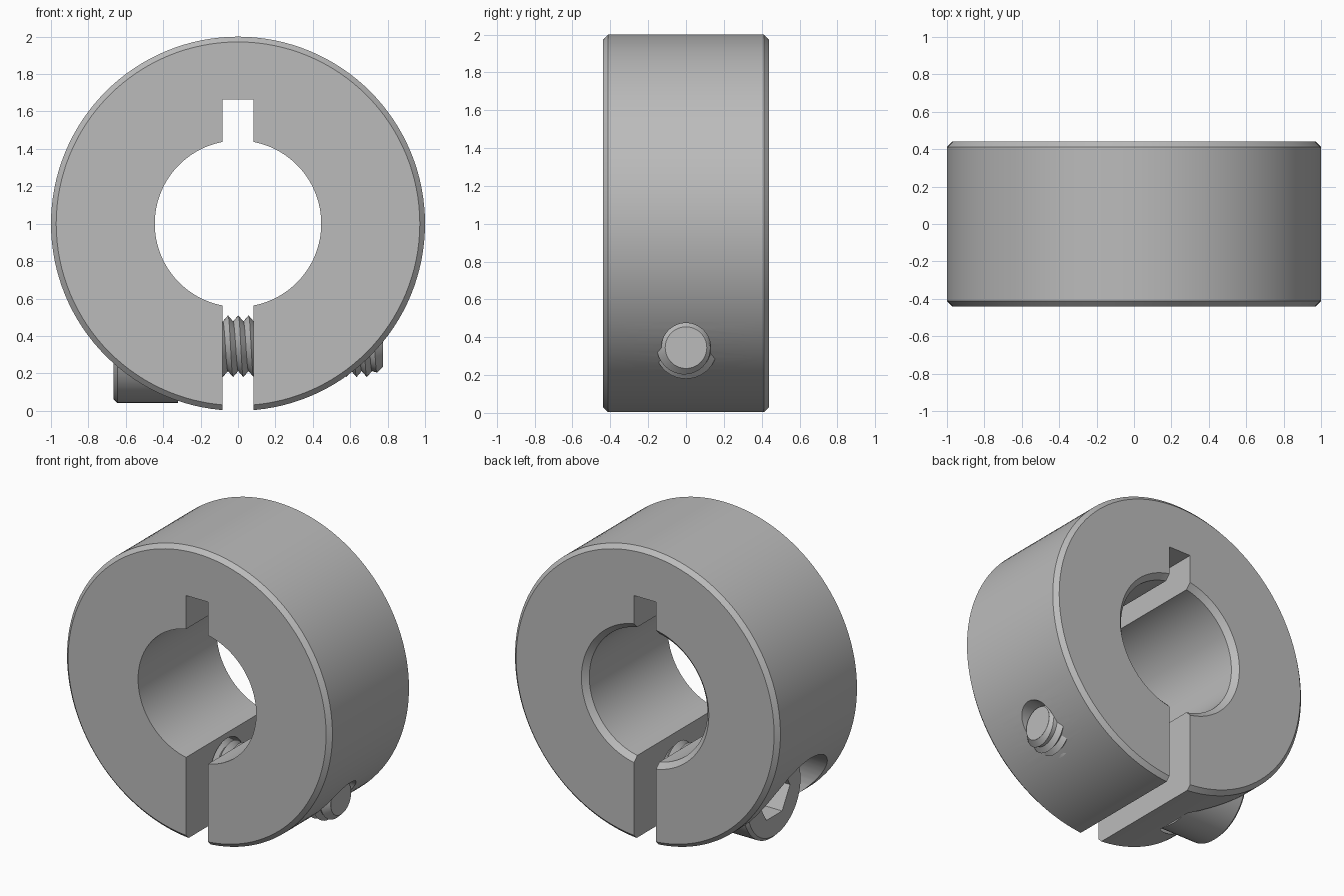
import bpy, bmesh, math
from mathutils import Matrix, Vector

if "Cube" in bpy.data.objects:
    bpy.data.objects.remove(bpy.data.objects["Cube"], do_unlink=True)

steel = bpy.data.materials.new("Grey steel")
steel.use_nodes = True
GREY = (0.5, 0.5, 0.5, 1)
steel.diffuse_color = GREY
steel.node_tree.nodes["Principled BSDF"].inputs["Base Color"].default_value = GREY

TO_X = Matrix.Rotation(math.pi / 2, 4, 'Y')   # local z -> +x
TO_Y = Matrix.Rotation(-math.pi / 2, 4, 'X')  # local z -> +y
SCREW_Z = 0.345
GAP = 0.083


def finish(name, bm, matrix=Matrix()):
    bm.transform(matrix)
    bmesh.ops.recalc_face_normals(bm, faces=bm.faces)
    mesh = bpy.data.meshes.new(name)
    bm.to_mesh(mesh)
    bm.free()
    mesh.materials.append(steel)
    obj = bpy.data.objects.new(name, mesh)
    bpy.context.collection.objects.link(obj)
    return obj


def lathe(name, profile, matrix, segs):
    """Spin a closed (radius, height) profile about local z."""
    bm = bmesh.new()
    rings = [[bm.verts.new((r * math.cos(2 * math.pi * i / segs),
                            r * math.sin(2 * math.pi * i / segs), h))
              for i in range(segs)] for r, h in profile]
    for a, b in zip(rings, rings[1:] + rings[:1]):
        for i in range(segs):
            j = (i + 1) % segs
            bm.faces.new((a[i], a[j], b[j], b[i]))
    return finish(name, bm, matrix)


def rod(name, radius, x0, x1, segs=48):
    """Cylinder along x on the screw axis."""
    bm = bmesh.new()
    bmesh.ops.create_cone(bm, cap_ends=True, segments=segs, radius1=radius,
                          radius2=radius, depth=x1 - x0)
    return finish(name, bm, Matrix.Translation(((x0 + x1) / 2, 0, SCREW_Z)) @ TO_X)


def block(name, lo, hi):
    lo, hi = Vector(lo), Vector(hi)
    bm = bmesh.new()
    bmesh.ops.create_cube(bm, size=1)
    return finish(name, bm, Matrix.Translation((lo + hi) / 2) @ Matrix.Diagonal((*(hi - lo), 1)))


def cut(obj, cutters):
    for c in cutters:
        mod = obj.modifiers.new("cut", 'BOOLEAN')
        mod.operation, mod.solver, mod.object = 'DIFFERENCE', 'EXACT', c
    deps = bpy.context.evaluated_depsgraph_get()
    mesh = bpy.data.meshes.new_from_object(obj.evaluated_get(deps))
    obj.modifiers.clear()
    obj.data = mesh
    for c in cutters:
        bpy.data.objects.remove(c, do_unlink=True)


# Collar: chamfered outside, bore chamfered at the back only
W, C, BORE = 0.44, 0.028, 0.445
collar = lathe("clamp_collar", [
    (BORE, -W), (1 - C, -W), (1, -W + C), (1, W - C), (1 - C, W),
    (BORE + 0.035, W), (BORE, W - 0.035)], Matrix.Translation((0, 0, 1)) @ TO_Y, 128)
cut(collar, [
    block("keyway_and_slit", (-GAP, -0.6, -0.1), (GAP, 0.6, 1.665)),
    rod("counterbore", 0.32, -1.2, -0.32),
    rod("clearance_hole", 0.18, -0.5, 0),
    rod("tapped_hole", 0.13, 0, 1.2)])

# Screw head with hexagon socket
HEAD0, HEAD1, HEAD_R = -0.665, -0.32, 0.303
head = rod("screw_head", HEAD_R, HEAD0, HEAD1, 64)
bm = bmesh.new()
bm.from_mesh(head.data)
rim = [e for e in bm.edges if all(v.co.x < HEAD0 + 0.01 for v in e.verts)]
bmesh.ops.bevel(bm, geom=rim, offset=0.02, segments=1, affect='EDGES')
bm.to_mesh(head.data)
bm.free()
cut(head, [rod("hex_socket", 0.17, HEAD0 - 0.1, HEAD0 + 0.17, 6)])

# Plain shank from the head to the start of the thread
shank = rod("screw_shank", 0.15, -0.33, -0.14)

# Helical thread with a tapered tip
START, END, PITCH, SEGS = -0.15, 0.775, 0.055, 40
CREST, ROOT, TIP = 0.165, 0.133, 0.11
bm = bmesh.new()
rows = []
for k in range(-2, int(2 * (END - START) / PITCH) + 2):
    row = []
    for i in range(SEGS + 1):
        a = 2 * math.pi * i / SEGS
        x = min(max(START + PITCH * (k / 2 + i / SEGS), START), END)
        r = min(CREST if k % 2 else ROOT, TIP + (END - x))
        row.append(bm.verts.new((x, r * math.cos(a), SCREW_Z + r * math.sin(a))))
    rows.append(row)
for a, b in zip(rows, rows[1:]):
    for i in range(SEGS):
        bm.faces.new((a[i], a[i + 1], b[i + 1], b[i]))
bmesh.ops.remove_doubles(bm, verts=bm.verts, dist=0.0002)
bmesh.ops.dissolve_degenerate(bm, edges=bm.edges, dist=0.0001)
thread = finish("screw_thread", bm)
tip = rod("screw_tip", TIP, END - 0.03, END + 0.001, SEGS)

# Smooth round surfaces, keep machined edges sharp
bpy.ops.object.select_all(action='DESELECT')
for obj in (collar, head, shank, thread, tip):
    obj.select_set(True)
bpy.context.view_layer.objects.active = collar
bpy.ops.object.shade_smooth_by_angle(angle=math.radians(30))
